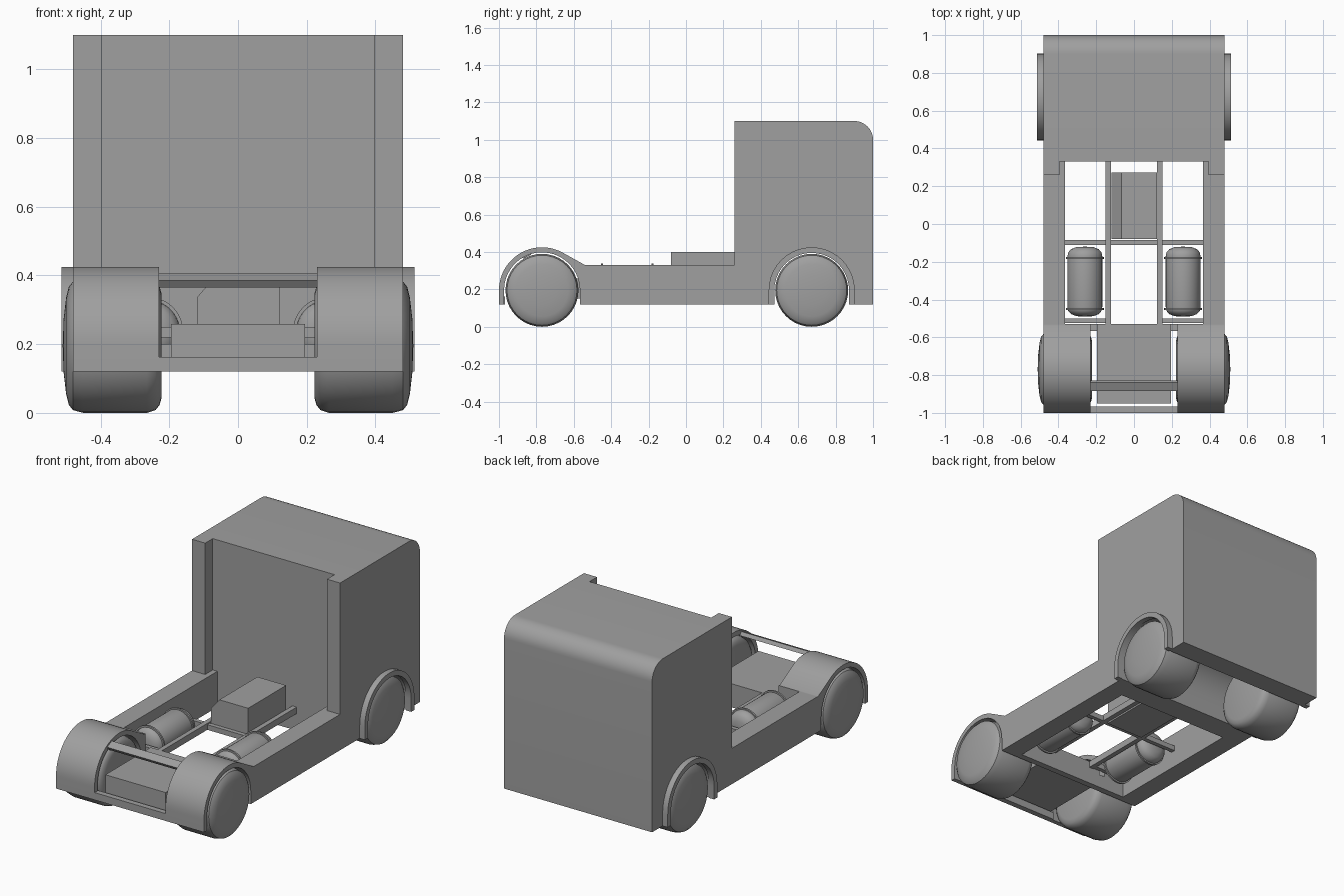
import bpy, bmesh
from math import sin, cos, pi, radians

cube = bpy.data.objects.get("Cube")
if cube:
    bpy.data.objects.remove(cube)

grey = bpy.data.materials.new("plain_grey")
grey.use_nodes = True
GREY = (0.35, 0.35, 0.35, 1)
grey.diffuse_color = GREY
grey.node_tree.nodes["Principled BSDF"].inputs["Base Color"].default_value = GREY

WHEEL_Z = 0.195
FRONT_Y, REAR_Y = 0.672, -0.77


def finish(name, bm, smooth=0):
    bmesh.ops.recalc_face_normals(bm, faces=bm.faces[:])
    mesh = bpy.data.meshes.new(name)
    bm.to_mesh(mesh)
    bm.free()
    mesh.materials.append(grey)
    obj = bpy.data.objects.new(name, mesh)
    bpy.context.collection.objects.link(obj)
    if smooth:
        bpy.ops.object.select_all(action='DESELECT')
        obj.select_set(True)
        bpy.context.view_layer.objects.active = obj
        bpy.ops.object.shade_smooth_by_angle(angle=radians(smooth))
    return obj


def prism(name, outline, lo, hi, axis='x', smooth=0):
    """Extrude a (y, z) outline along x, or an (x, z) outline along y."""
    bm = bmesh.new()
    def place(p, d):
        return (d, p[0], p[1]) if axis == 'x' else (p[0], d, p[1])
    face = bm.faces.new([bm.verts.new(place(p, lo)) for p in outline])
    new = bmesh.ops.extrude_face_region(bm, geom=[face])["geom"]
    move = place((0, 0), hi - lo)
    bmesh.ops.translate(bm, vec=move, verts=[v for v in new if isinstance(v, bmesh.types.BMVert)])
    return finish(name, bm, smooth)


def box(name, x, y, z):
    return prism(name, [(y[0], z[0]), (y[1], z[0]), (y[1], z[1]), (y[0], z[1])], *x)


def lathe(name, profile, centre, axis, steps=40, smooth=35):
    """Spin (distance, radius) points about the x or y axis."""
    bm = bmesh.new()
    def place(d, r, a):
        p = (d, r * cos(a), r * sin(a)) if axis == 'x' else (r * cos(a), d, r * sin(a))
        return [c + q for c, q in zip(centre, p)]
    rings = []
    for d, r in profile:
        count = steps if r else 1
        rings.append([bm.verts.new(place(d, r, 2 * pi * i / steps)) for i in range(count)])
    for a, b in zip(rings, rings[1:]):
        for i in range(steps):
            j = (i + 1) % steps
            quad = [a[i % len(a)], a[j % len(a)], b[j % len(b)], b[i % len(b)]]
            bm.faces.new(list(dict.fromkeys(quad)))
    return finish(name, bm, smooth)


def arc(cy, cz, r, start, end, steps=20):
    angles = [radians(start + (end - start) * i / steps) for i in range(steps + 1)]
    return [(cy + r * cos(a), cz + r * sin(a)) for a in angles]


# Cab: side profile with rounded top edge and a wheel arch through the full width
cab = [(0.33, 0.12), (FRONT_Y - 0.205, 0.12)]
cab += arc(FRONT_Y, WHEEL_Z, 0.205, 180, 0)
cab += [(FRONT_Y + 0.205, 0.12), (1, 0.12)]
cab += arc(0.9, 1.0, 0.1, 0, 90, 10) + [(0.33, 1.1)]
prism("cab", cab, -0.48, 0.48, smooth=30)

# Front arch trim, an inverted U
trim = [(FRONT_Y + 0.23, 0.12)] + arc(FRONT_Y, WHEEL_Z, 0.23, 0, 180)
trim += [(FRONT_Y - 0.23, 0.12), (FRONT_Y - 0.2, 0.12)]
trim += arc(FRONT_Y, WHEEL_Z, 0.2, 180, 0) + [(FRONT_Y + 0.2, 0.12)]

# Rear fender: curved shell that slopes down into the side skirt
fender = [(-1, 0.12)] + arc(REAR_Y, WHEEL_Z, 0.23, 180, 60)
fender += [(-0.54, 0.33), (-0.53, 0.33), (-0.53, 0.12), (REAR_Y + 0.203, 0.12)]
fender += arc(REAR_Y, WHEEL_Z, 0.203, 0, 180) + [(REAR_Y - 0.203, 0.12)]

# Wheel and tank profiles
wheel = [(0.222, 0), (0.222, 0.15), (0.228, 0.172), (0.24, 0.187), (0.265, 0.195),
         (0.45, 0.195), (0.48, 0.187), (0.492, 0.172), (0.5, 0.14), (0.507, 0.08), (0.51, 0)]
tank = [(-0.185, 0), (-0.183, 0.045), (-0.172, 0.073), (-0.155, 0.088), (-0.135, 0.092)]
tank += [(-d, r) for d, r in reversed(tank)]

for side, s in (("left", 1), ("right", -1)):
    def span(a, b):
        return (min(s * a, s * b), max(s * a, s * b))
    box(f"{side}_skirt", span(0.365, 0.48), (-0.53, 0.33), (0.12, 0.33))
    box(f"{side}_cab_fin", span(0.395, 0.48), (0.26, 0.33), (0.33, 1.1))
    box(f"{side}_chassis_rail", span(0.122, 0.15), (-0.58, 0.33), (0.22, 0.258))
    box(f"{side}_rear_bracket", span(0.15, 0.365), (-0.525, -0.5), (0.22, 0.25))
    prism(f"{side}_front_arch_trim", trim, *span(0.48, 0.513), smooth=30)
    prism(f"{side}_rear_fender", fender, *span(0.23, 0.48), smooth=30)
    for end, y in (("front", FRONT_Y), ("rear", REAR_Y)):
        lathe(f"{side}_{end}_wheel", [(s * d, r) for d, r in wheel], (0, y, WHEEL_Z), 'x')
    tank_at = (s * 0.26, -0.305, 0.237)
    lathe(f"{side}_air_tank", tank, tank_at, 'y')
    for end, d in (("rear", -0.145), ("front", 0.125)):
        strap = [(d - 0.005, 0.09), (d - 0.005, 0.1), (d + 0.005, 0.1), (d + 0.005, 0.09)]
        lathe(f"{side}_{end}_tank_strap", strap, tank_at, 'y')

# Engine box with one chamfered top edge
engine = [(-0.12, 0.21), (0.122, 0.21), (0.122, 0.4), (-0.065, 0.4), (-0.12, 0.335)]
prism("engine_box", engine, -0.08, 0.272, axis='y')

# Cross members, rear deck and tail bars
box("middle_cross_member", (-0.365, 0.365), (-0.11, -0.085), (0.22, 0.25))
box("rear_cross_beam", (-0.365, 0.365), (-0.567, -0.53), (0.12, 0.2))
box("rear_deck", (-0.195, 0.195), (-0.95, -0.53), (0.15, 0.258))
box("lower_tail_bar", (-0.23, 0.23), (-1, -0.967), (0.12, 0.163))
prism("upper_tail_bar", [(-0.84, 0.405), (-0.885, 0.385), (-0.87, 0.365), (-0.828, 0.385)], -0.23, 0.23)
